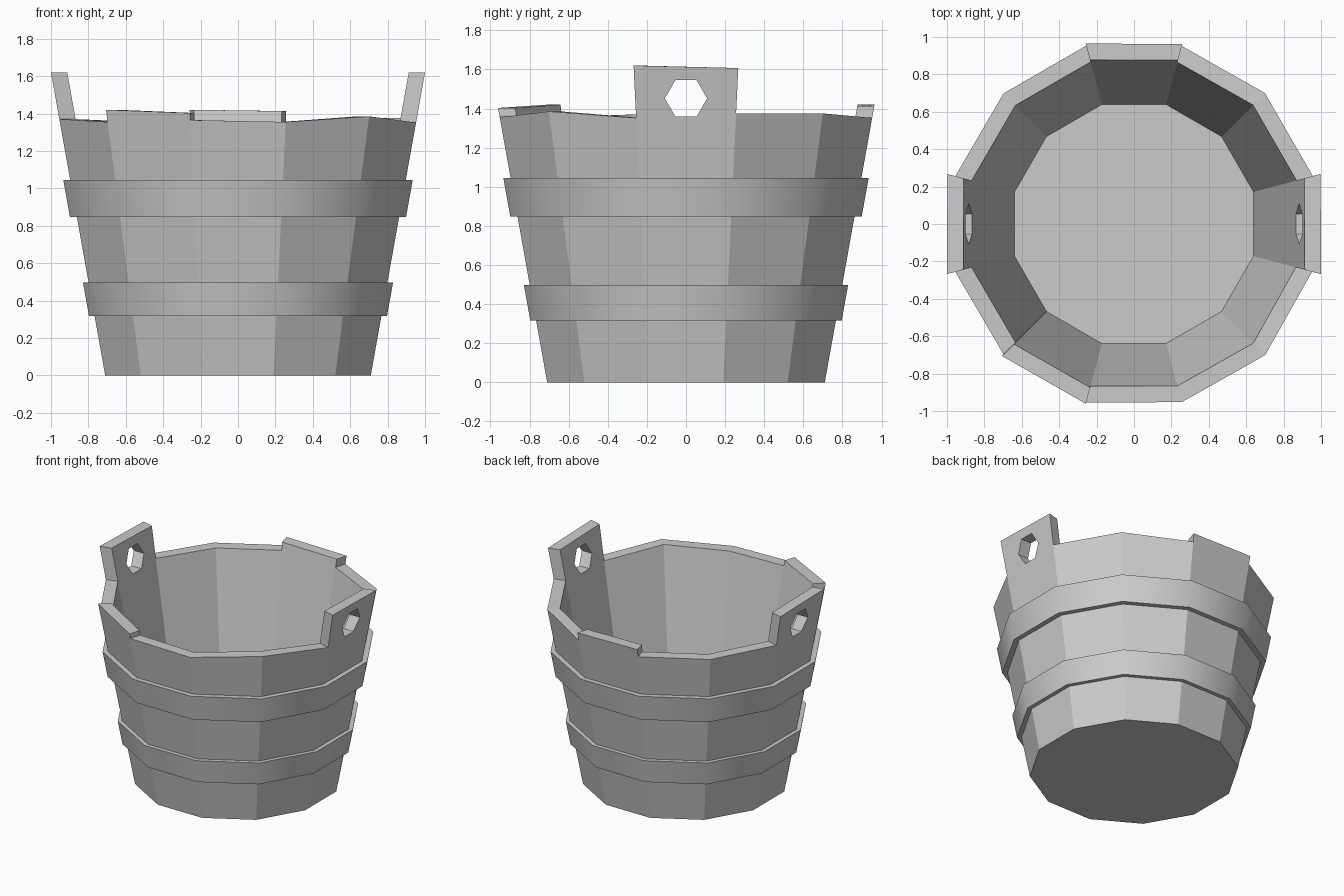
import bpy, bmesh
from math import radians, cos, sin

if "Cube" in bpy.data.objects:
    bpy.data.objects.remove(bpy.data.objects["Cube"])

N = 12
STEP = 360 / N
WALL = 0.087


def apothem(z):
    return 0.71 + 0.179 * z


def point(angle, z, offset=0.0):
    r = (apothem(z) + offset) / cos(radians(STEP / 2))
    return (r * cos(radians(angle)), r * sin(radians(angle)), z)


def finish(bm, name):
    bmesh.ops.recalc_face_normals(bm, faces=bm.faces)
    mesh = bpy.data.meshes.new(name)
    bm.to_mesh(mesh)
    bm.free()
    ob = bpy.data.objects.new(name, mesh)
    bpy.context.collection.objects.link(ob)
    return ob


# One wedge-shaped stave with a slightly sloping top
def add_stave(bm, k, z0, z1):
    a0, a1 = k * STEP - STEP / 2, k * STEP + STEP / 2
    corners = ((a0, z0, 0), (a1, z1, 0), (a1, z1, -WALL), (a0, z0, -WALL))
    low = [bm.verts.new(point(a, 0, o)) for a, _, o in corners]
    top = [bm.verts.new(point(a, z, o)) for a, z, o in corners]
    bm.faces.new(low)
    bm.faces.new(top)
    for i in range(4):
        j = (i + 1) % 4
        bm.faces.new((low[i], low[j], top[j], top[i]))


# Plain wall staves, uneven tops counted counter-clockwise from +x
heights = {1: (1.375, 1.375), 2: (1.375, 1.352), 3: (1.413, 1.42),
           4: (1.36, 1.36), 5: (1.36, 1.37), 7: (1.37, 1.355),
           8: (1.42, 1.403), 9: (1.365, 1.355), 10: (1.355, 1.385),
           11: (1.385, 1.352)}
bm = bmesh.new()
for k, (z0, z1) in heights.items():
    add_stave(bm, k, z0, z1)
finish(bm, "wall_staves")

# Hexagonal cutter for the rope holes
bpy.ops.mesh.primitive_cylinder_add(vertices=6, radius=0.108, depth=3,
                                    location=(0, 0, 1.452),
                                    rotation=(0, radians(90), 0))
cutter = bpy.context.object
cutter.name = "hole_cutter"
cutter.hide_render = True
cutter.hide_viewport = True
cutter.display_type = 'WIRE'

# Tall handle staves on both sides
for name, k, z0, z1 in (("right_handle_stave", 0, 1.62, 1.607),
                        ("left_handle_stave", 6, 1.607, 1.62)):
    bm = bmesh.new()
    add_stave(bm, k, z0, z1)
    ob = finish(bm, name)
    mod = ob.modifiers.new("rope_hole", 'BOOLEAN')
    mod.operation = 'DIFFERENCE'
    mod.solver = 'EXACT'
    mod.object = cutter

# Floor slab
bm = bmesh.new()
rings = [[bm.verts.new(point(k * STEP + STEP / 2, z, -WALL + 0.01))
          for k in range(N)] for z in (0, 0.09)]
for ring in rings:
    bm.faces.new(ring)
for i in range(N):
    j = (i + 1) % N
    bm.faces.new((rings[0][i], rings[0][j], rings[1][j], rings[1][i]))
finish(bm, "floor")


# Hoops wrapped round the staves
def hoop(name, z0, z1, thick):
    bm = bmesh.new()
    profile = ((z0, -0.01), (z0, thick), (z1, thick), (z1, -0.01))
    cols = [[bm.verts.new(point(k * STEP + STEP / 2, z, o)) for z, o in profile]
            for k in range(N)]
    for i in range(N):
        a, b = cols[i], cols[(i + 1) % N]
        for m in range(4):
            n = (m + 1) % 4
            bm.faces.new((a[m], b[m], b[n], a[n]))
    ob = finish(bm, name)
    bpy.ops.object.select_all(action='DESELECT')
    ob.select_set(True)
    bpy.context.view_layer.objects.active = ob
    bpy.ops.object.shade_smooth_by_angle(angle=radians(40))


hoop("lower_hoop", 0.317, 0.498, 0.03)
hoop("upper_hoop", 0.848, 1.045, 0.037)
